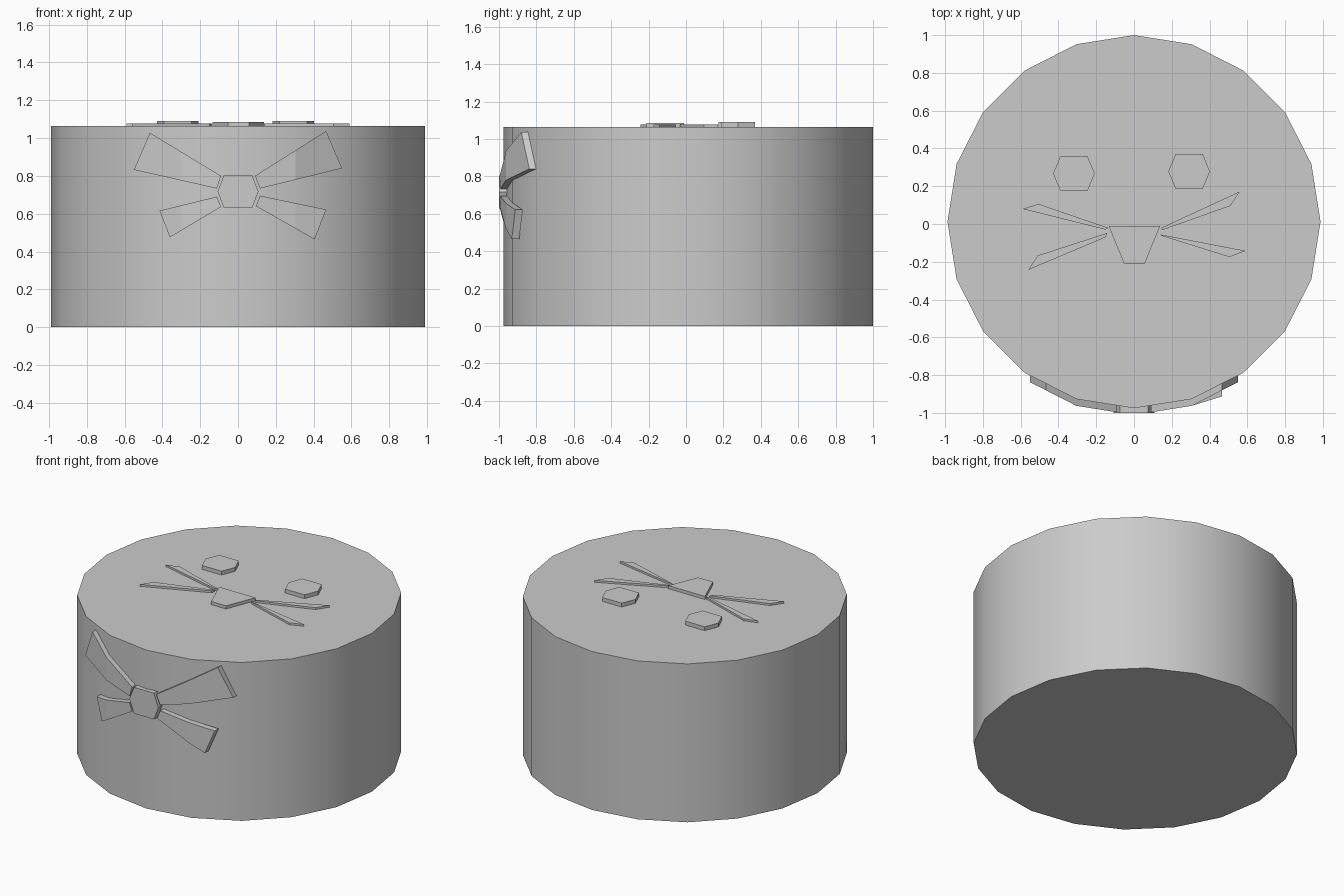
import bpy, bmesh, math

if "Cube" in bpy.data.objects:
    bpy.data.objects.remove(bpy.data.objects["Cube"])

TOP, R, CY = 1.065, 0.9875, 0.0125
BEND = R * math.sin(math.radians(18))          # x where the side facet turns
BEND_Y = CY - R * math.cos(math.radians(18))


def make(name, verts, faces):
    me = bpy.data.meshes.new(name)
    me.from_pydata(verts, [], faces)
    bm = bmesh.new()
    bm.from_mesh(me)
    bmesh.ops.recalc_face_normals(bm, faces=bm.faces)
    bm.to_mesh(me)
    bm.free()
    ob = bpy.data.objects.new(name, me)
    bpy.context.collection.objects.link(ob)
    return ob


def prism(name, back, front):
    n = len(back)
    sides = [(i, (i + 1) % n, n + (i + 1) % n, n + i) for i in range(n)]
    return make(name, back + front, [tuple(range(n)), tuple(range(n, 2 * n))] + sides)


def plate(name, pts, z):
    return prism(name, [(x, y, TOP - 0.003) for x, y in pts], [(x, y, z) for x, y in pts])


def hexagon(cx, cy, rx, half, ry):
    return [(cx + a, cy + b) for a, b in
            ((-rx, 0), (-half, -ry), (half, -ry), (rx, 0), (half, ry), (-half, ry))]


# Round body
bpy.ops.mesh.primitive_cylinder_add(vertices=20, radius=R, depth=TOP, location=(0, CY, TOP / 2))
body = bpy.context.object
body.name = "round_body"
bpy.ops.object.shade_smooth_by_angle(angle=math.radians(30))

# Eyes and nose
plate("left_eye", hexagon(-0.318, 0.267, 0.11, 0.072, 0.092), 1.091)
plate("right_eye", hexagon(0.292, 0.278, 0.11, 0.072, 0.092), 1.091)
plate("nose", [(-0.134, -0.01), (0.138, -0.01), (0.057, -0.21), (-0.053, -0.21)], 1.086)

# Whiskers
whiskers = [
    [(-0.59, 0.08), (-0.505, 0.106), (-0.138, -0.02), (-0.15, -0.03)],
    [(-0.56, -0.243), (-0.51, -0.167), (-0.143, -0.048), (-0.15, -0.07)],
    [(0.145, -0.02), (0.56, 0.172), (0.51, 0.096), (0.15, -0.032)],
    [(0.138, -0.055), (0.59, -0.142), (0.505, -0.175), (0.145, -0.062)],
]
for i, w in enumerate(whiskers):
    plate(f"whisker_{i + 1}", w, 1.078)


# Bow loops and tails, folded over the side facets
def side_y(x, slope):
    x = abs(x)
    if x < BEND:
        return CY - R + (BEND_Y - CY + R) * x / BEND
    return BEND_Y + (x - BEND) * slope


def ribbon(name, upper, lower, slope):
    sections = []
    for (x0, z0), (x1, z1) in (upper, lower):
        xm = math.copysign(BEND, x1)
        t = (xm - x0) / (x1 - x0)
        sections.append([(x0, z0), (xm, z0 + t * (z1 - z0)), (x1, z1)])
    verts = []
    for a, b in zip(*sections):
        for (x, z), off in ((a, 0.004), (b, 0.004), (b, -0.036), (a, -0.036)):
            verts.append((x, side_y(x, slope) + off, z))
    faces = [(0, 1, 2, 3), (8, 9, 10, 11)]
    for s in (0, 4):
        faces += [(s + k, s + (k + 1) % 4, s + 4 + (k + 1) % 4, s + 4 + k) for k in range(4)]
    return make(name, verts, faces)


ribbon("bow_loop_right", [(0.09, 0.80), (0.466, 1.037)], [(0.116, 0.733), (0.55, 0.84)], 0.51)
ribbon("bow_loop_left", [(-0.09, 0.80), (-0.466, 1.028)], [(-0.112, 0.733), (-0.55, 0.832)], 0.51)
ribbon("bow_tail_right", [(0.116, 0.695), (0.466, 0.622)], [(0.095, 0.64), (0.405, 0.464)], 0.31)
ribbon("bow_tail_left", [(-0.112, 0.69), (-0.415, 0.616)], [(-0.09, 0.636), (-0.36, 0.475)], 0.51)

# Bow knot
knot = hexagon(0, 0.717, 0.108, 0.074, 0.088)
prism("bow_knot", [(x, -0.95, z) for x, z in knot], [(x, -1.0, z) for x, z in knot])
